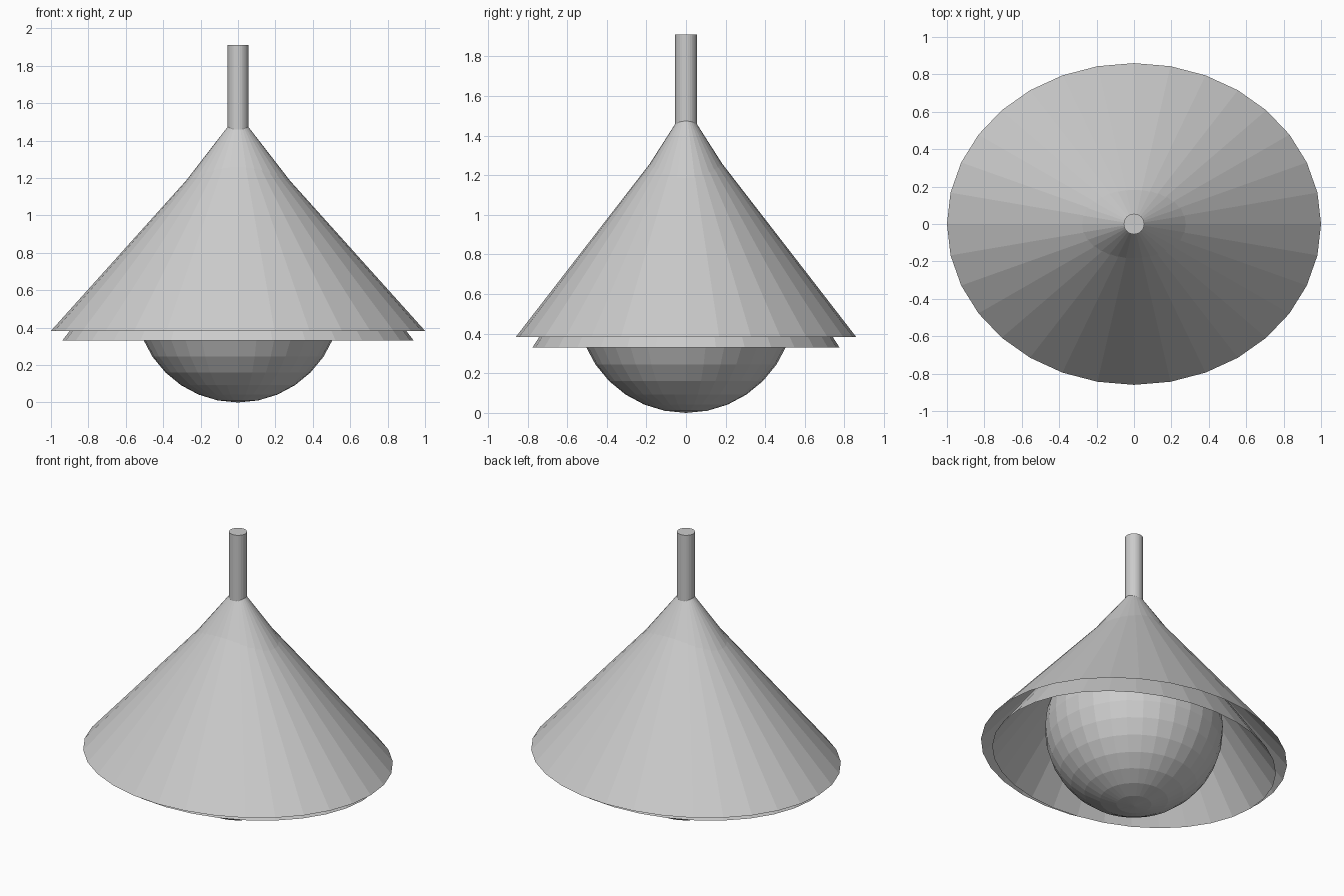
import bpy

if "Cube" in bpy.data.objects:
    bpy.data.objects.remove(bpy.data.objects["Cube"])

SIDES = 32


def cone(name, z0, z1, r0, r1=0.0, squash=1.0, cap='NOTHING'):
    """Upright cone or cylinder from z0 to z1, scaled in y by squash."""
    bpy.ops.mesh.primitive_cone_add(vertices=SIDES, radius1=r0, radius2=r1,
                                    depth=z1 - z0, end_fill_type=cap,
                                    location=(0, 0, (z0 + z1) / 2))
    ob = bpy.context.object
    ob.name = name
    ob.scale.y = squash
    bpy.ops.object.transform_apply(location=False, rotation=False, scale=True)
    return ob


# Two nested open shades, oval in plan; the steeper inner one pokes out on top
cone("outer_shade", 0.383, 1.495, 1.0, squash=0.86)
cone("inner_shade", 0.33, 1.545, 0.94, squash=0.825)

# Hanging rod
cone("hanging_rod", 1.08, 1.91, 0.055, 0.055, cap='NGON')

# Globe bulb
bpy.ops.mesh.primitive_uv_sphere_add(segments=SIDES, ring_count=16,
                                     radius=0.55, location=(0, 0, 0.55))
bpy.context.object.name = "globe_bulb"
